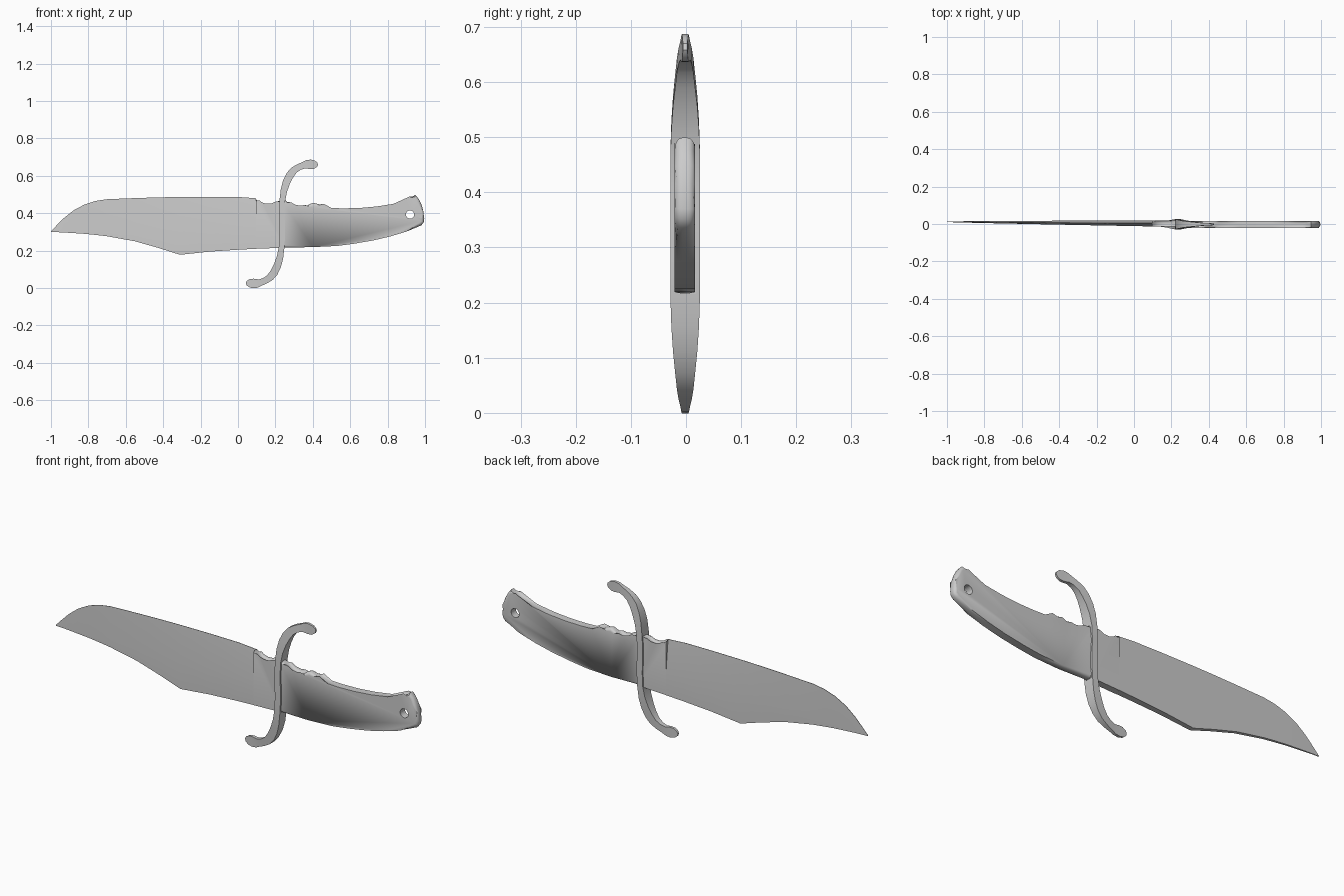
import bpy, bmesh, math
from mathutils import Vector

if "Cube" in bpy.data.objects:
    bpy.data.objects.remove(bpy.data.objects["Cube"], do_unlink=True)

steel = bpy.data.materials.new("grey_steel")
steel.use_nodes = True
GREY = (0.6, 0.6, 0.6, 1)
steel.diffuse_color = GREY
steel.node_tree.nodes["Principled BSDF"].inputs["Base Color"].default_value = GREY


def finish(bm, name, angle=30):
    bmesh.ops.recalc_face_normals(bm, faces=bm.faces)
    mesh = bpy.data.meshes.new(name)
    bm.to_mesh(mesh)
    bm.free()
    mesh.materials.append(steel)
    obj = bpy.data.objects.new(name, mesh)
    bpy.context.collection.objects.link(obj)
    bpy.ops.object.select_all(action='DESELECT')
    obj.select_set(True)
    bpy.context.view_layer.objects.active = obj
    bpy.ops.object.shade_smooth_by_angle(angle=math.radians(angle))
    return obj


def loft(name, rings, angle=30):
    """Skin a list of equal-length closed sections and cap both ends."""
    bm = bmesh.new()
    loops = [[bm.verts.new(p) for p in ring] for ring in rings]
    n = len(loops[0])
    for a, b in zip(loops, loops[1:]):
        for i in range(n):
            j = (i + 1) % n
            bm.faces.new((a[i], a[j], b[j], b[i]))
    bm.faces.new(loops[0])
    bm.faces.new(loops[-1])
    return finish(bm, name, angle)


def plate(name, outline, half, y, rounding, rounded):
    """Upright slab from an x-z outline; rim edges passing the rule are rounded."""
    bm = bmesh.new()
    sides = [[bm.verts.new((x, y + s * half, z)) for x, z in outline] for s in (-1, 1)]
    for side in sides:
        bm.faces.new(side)
    n = len(outline)
    for i in range(n):
        j = (i + 1) % n
        bm.faces.new((sides[0][i], sides[0][j], sides[1][j], sides[1][i]))
    rim = [e for e in bm.edges if abs(e.verts[0].co.y - e.verts[1].co.y) < half
           and rounded((e.verts[0].co + e.verts[1].co) / 2)]
    bmesh.ops.bevel(bm, geom=rim, offset=rounding, segments=4, profile=0.5,
                    affect='EDGES', clamp_overlap=True)
    return finish(bm, name, 40)


# Blade: x, upper cutting edge, lower edge
stations = [(-1.0, .303, .299), (-.97, .335, .299), (-.93, .375, .297), (-.88, .415, .294),
            (-.82, .447, .29), (-.76, .466, .284), (-.7, .475, .277), (-.55, .481, .25),
            (-.42, .485, .213), (-.31, .487, .178), (-.15, .488, .195), (0, .487, .205),
            (.097, .48, .21)]
rings = []
for x, top, low in stations:
    t = (x + 1) / 1.097
    mid = .012 - .009 * t
    thick = .0015 + .0145 * t ** .8
    ridge = .301 + .029 * t
    edge = .001
    rings.append([(x, mid + edge, top), (x, mid - edge, top), (x, mid - thick, ridge),
                  (x, mid - thick, low), (x, mid + thick, low), (x, mid + thick, ridge)])
loft("blade", rings, 20)

# Finger rest between the blade and the guard
rest = [(.095, .21), (.095, .478), (.108, .46), (.125, .447), (.15, .44), (.18, .441),
        (.205, .452), (.235, .475), (.25, .475), (.25, .216)]
plate("finger_rest", rest, .0165, .002, .011, lambda m: m.z > .43)

# Handle with finger grooves and flared butt
grip = [(.235, .216), (.235, .478), (.255, .468), (.275, .447), (.305, .431), (.335, .426),
        (.36, .431), (.38, .447), (.4, .456), (.42, .452), (.455, .437), (.5, .428),
        (.56, .426), (.65, .428), (.74, .436), (.83, .45), (.9, .466), (.925, .478),
        (.947, .499), (.965, .478), (.98, .45), (.99, .415), (.996, .37), (.993, .352),
        (.98, .335), (.9, .302), (.81, .275), (.72, .254), (.62, .237), (.53, .225), (.4, .219)]
handle = plate("handle", grip, .0185, -.002, .014, lambda m: m.x > .24)

# Lanyard hole through the butt
bpy.ops.mesh.primitive_cylinder_add(vertices=24, radius=.022, depth=.2,
                                    location=(.92, 0, .393), rotation=(math.pi / 2, 0, 0))
cutter = bpy.context.object
cutter.name = "hole_cutter"
cutter.data.materials.append(steel)
cut = handle.modifiers.new("lanyard_hole", 'BOOLEAN')
cut.operation, cut.object, cut.solver = 'DIFFERENCE', cutter, 'EXACT'
bpy.context.view_layer.objects.active = handle
bpy.ops.object.modifier_apply(modifier=cut.name)
bpy.data.objects.remove(cutter, do_unlink=True)

# Guard: upper half as outer x, outer z, inner x, inner z, half depth
half_guard = [(.218, .40, .249, .40, .027), (.222, .47, .252, .465, .027),
              (.229, .53, .262, .515, .025), (.241, .575, .277, .556, .022),
              (.26, .615, .294, .59, .018), (.285, .643, .313, .617, .015),
              (.315, .661, .336, .633, .012), (.343, .673, .36, .64, .009),
              (.365, .684, .385, .636, .007), (.39, .687, .405, .637, .006),
              (.412, .681, .422, .647, .005), (.425, .67, .428, .658, .004)]
CX, CZ = .235, .343
upper = [[(ox, s * d - .0015, oz) if side == 0 else (ix, s * d - .0015, iz)
          for side, s in ((0, -1), (0, 1), (1, 1), (1, -1))]
         for ox, oz, ix, iz, d in half_guard]
# The lower half is the upper one turned half way round, with its corners re-ordered
lower = []
for ring in reversed(upper):
    turned = [(2 * CX - x, y, 2 * CZ - z) for x, y, z in ring]
    lower.append([turned[3], turned[2], turned[1], turned[0]])
loft("guard", lower + upper, 35)
